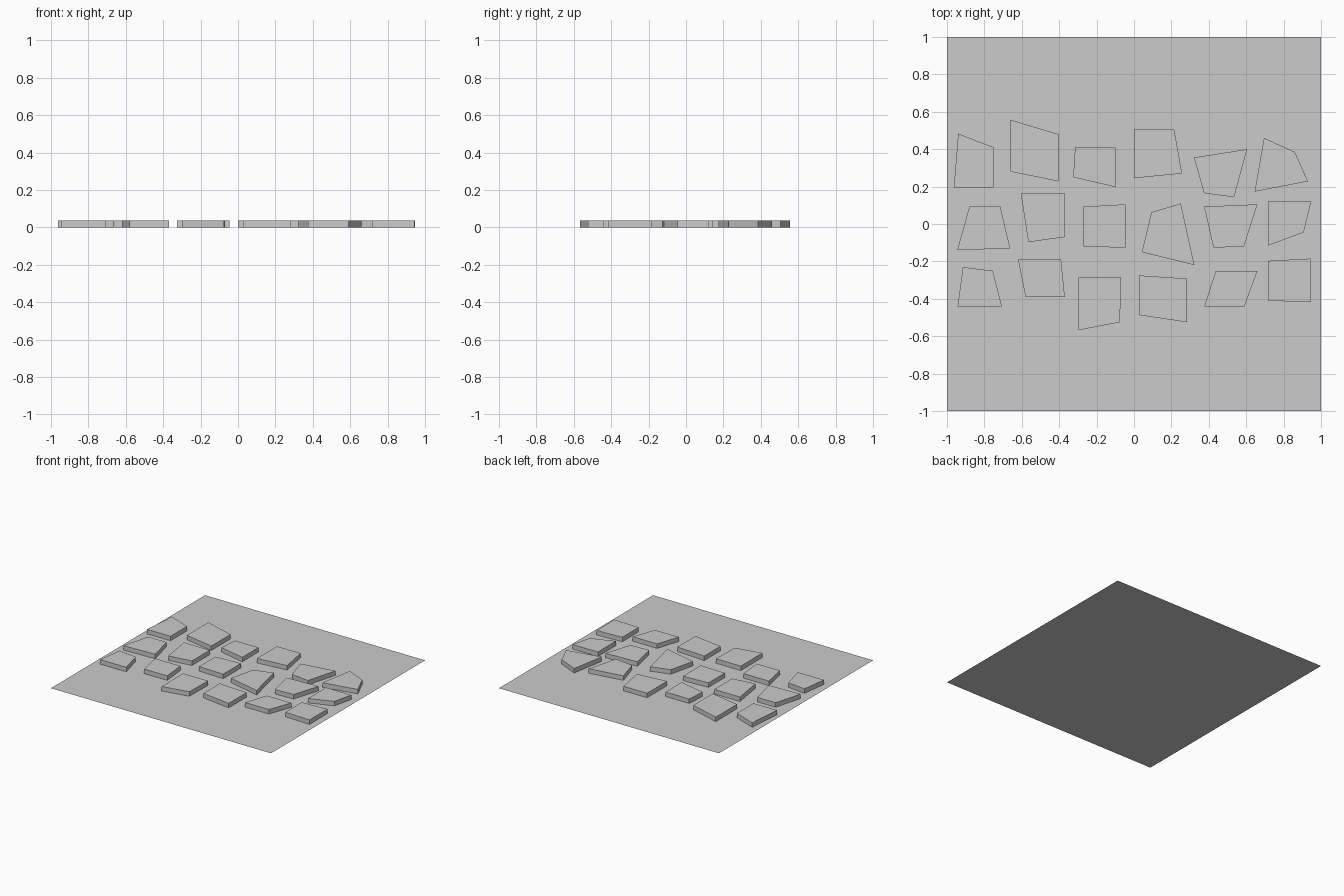
import bpy, bmesh

HEIGHT = 0.037

# Corner outlines of the irregular slabs, clockwise, row by row
back_row = [
    [(-.94, .483), (-.75, .41), (-.75, .195), (-.963, .195)],
    [(-.66, .557), (-.403, .48), (-.403, .228), (-.66, .28)],
    [(-.315, .408), (-.1, .408), (-.1, .198), (-.325, .25)],
    [(0, .505), (.215, .505), (.257, .27), (0, .245)],
    [(.32, .355), (.605, .4), (.535, .143), (.375, .165)],
    [(.695, .46), (.86, .385), (.93, .228), (.645, .173)],
]
middle_row = [
    [(-.88, .093), (-.715, .093), (-.662, -.13), (-.945, -.14)],
    [(-.605, .163), (-.37, .163), (-.37, -.07), (-.565, -.097)],
    [(-.27, .093), (-.046, .105), (-.046, -.127), (-.27, -.12)],
    [(.093, .063), (.25, .11), (.323, -.22), (.042, -.15)],
    [(.375, .093), (.66, .105), (.588, -.12), (.425, -.127)],
    [(.717, .12), (.947, .12), (.907, -.045), (.717, -.115)],
]
front_row = [
    [(-.915, -.23), (-.755, -.25), (-.706, -.442), (-.943, -.442)],
    [(-.62, -.19), (-.39, -.19), (-.37, -.39), (-.58, -.39)],
    [(-.297, -.287), (-.07, -.287), (-.075, -.525), (-.297, -.568)],
    [(.027, -.275), (.283, -.292), (.283, -.525), (.027, -.487)],
    [(.375, -.442), (.437, -.25), (.66, -.25), (.59, -.442)],
    [(.717, -.197), (.943, -.185), (.943, -.418), (.717, -.41)],
]


def slab(name, outline):
    """Extrude a flat outline up into a paving slab."""
    bm = bmesh.new()
    face = bm.faces.new([bm.verts.new((x, y, 0)) for x, y in outline])
    top = bmesh.ops.extrude_face_region(bm, geom=[face], use_keep_orig=True)["geom"]
    bmesh.ops.translate(bm, vec=(0, 0, HEIGHT),
                        verts=[g for g in top if isinstance(g, bmesh.types.BMVert)])
    bmesh.ops.recalc_face_normals(bm, faces=bm.faces)
    mesh = bpy.data.meshes.new(name)
    bm.to_mesh(mesh)
    bm.free()
    bpy.context.collection.objects.link(bpy.data.objects.new(name, mesh))


# Flat base sheet
bpy.ops.mesh.primitive_plane_add(size=2, location=(0, 0, 0))
bpy.context.object.name = "base_sheet"

# Paving slabs
for row_name, row in (("back", back_row), ("middle", middle_row), ("front", front_row)):
    for i, outline in enumerate(row, 1):
        slab(f"{row_name}_slab_{i}", outline)
